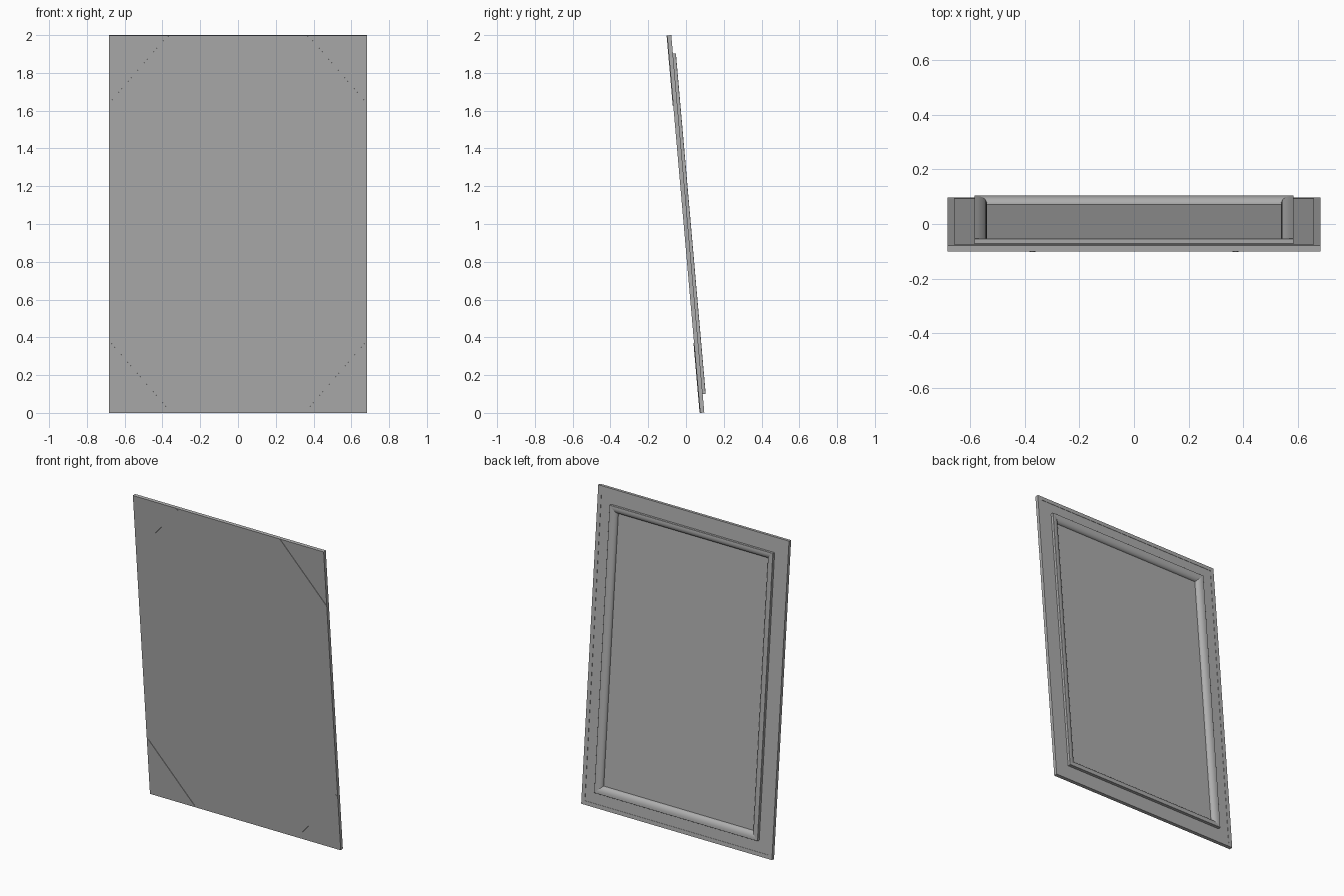
import bpy, bmesh, math
from mathutils import Matrix

if "Cube" in bpy.data.objects:
    bpy.data.objects.remove(bpy.data.objects["Cube"])

HW, L = 0.683, 2.0057          # half width, height along the slope
LEAN = Matrix.Translation((0, 0.075, 0)) @ Matrix.Rotation(math.radians(5), 4, 'X')
GREY = bpy.data.materials.new("dark_grey")
GREY.diffuse_color = (0.42, 0.42, 0.42, 1)
GREY.use_nodes = True
GREY.node_tree.nodes["Principled BSDF"].inputs["Base Color"].default_value = GREY.diffuse_color


def finish(bm, name):
    bmesh.ops.recalc_face_normals(bm, faces=bm.faces)
    bm.transform(LEAN)
    me = bpy.data.meshes.new(name)
    bm.to_mesh(me)
    bm.free()
    me.materials.append(GREY)
    ob = bpy.data.objects.new(name, me)
    bpy.context.collection.objects.link(ob)
    return ob


def mitred_frame(name, profile):
    """Four mitred rails sharing one closed (inset, depth) profile."""
    def corners(i, d):
        return ((-HW + i, d, i), (HW - i, d, i), (HW - i, d, L - i), (-HW + i, d, L - i))
    bm = bmesh.new()
    for k in range(4):
        ends = [[bm.verts.new(corners(*p)[c]) for p in profile] for c in (k, (k + 1) % 4)]
        for j in range(len(profile)):
            n = (j + 1) % len(profile)
            bm.faces.new((ends[0][j], ends[0][n], ends[1][n], ends[1][j]))
        bm.faces.new(ends[0])
        bm.faces.new(ends[1])
    ob = finish(bm, name)
    bpy.context.view_layer.objects.active = ob
    ob.select_set(True)
    bpy.ops.object.shade_smooth_by_angle(angle=math.radians(30))
    ob.select_set(False)


def box(name, size, centre, turn=0.0):
    bm = bmesh.new()
    bmesh.ops.create_cube(bm, size=1)
    bm.transform(Matrix.Translation(centre) @ Matrix.Rotation(turn, 4, 'Y')
                 @ Matrix.Diagonal((*size, 1)))
    return finish(bm, name)


# Outer lip, flat border, then the raised moulding rounding down to the glass
curve = [(0.108 + 0.037 * math.sin(t), 0.010 + 0.028 * math.cos(t))
         for t in (math.pi / 2 * k / 8 for k in range(9))]
mitred_frame("outer_lip", [(0, 0), (0, 0.022), (0.025, 0.022), (0.025, 0)])
mitred_frame("flat_border", [(0.025, 0), (0.025, 0.020), (0.098, 0.020), (0.098, 0)])
mitred_frame("inner_moulding", [(0.098, 0), (0.098, 0.037), (0.099, 0.038)]
             + curve + [(0.145, 0)])

# Mirror panel set in the opening
box("mirror_panel", (2 * (HW - 0.145), 0.010, L - 0.29), (0, 0.005, L / 2))

# Thin straps across the four rear corners
dx, dz = 0.31, 0.36
for sx in (-1, 1):
    for sz in (-1, 1):
        box("corner_strap", (math.hypot(dx, dz), 0.003, 0.015),
            (sx * (HW - dx / 2 - 0.006), -0.0015, L / 2 + sz * (L / 2 - dz / 2 - 0.006)),
            sx * sz * math.atan2(dz, dx))
